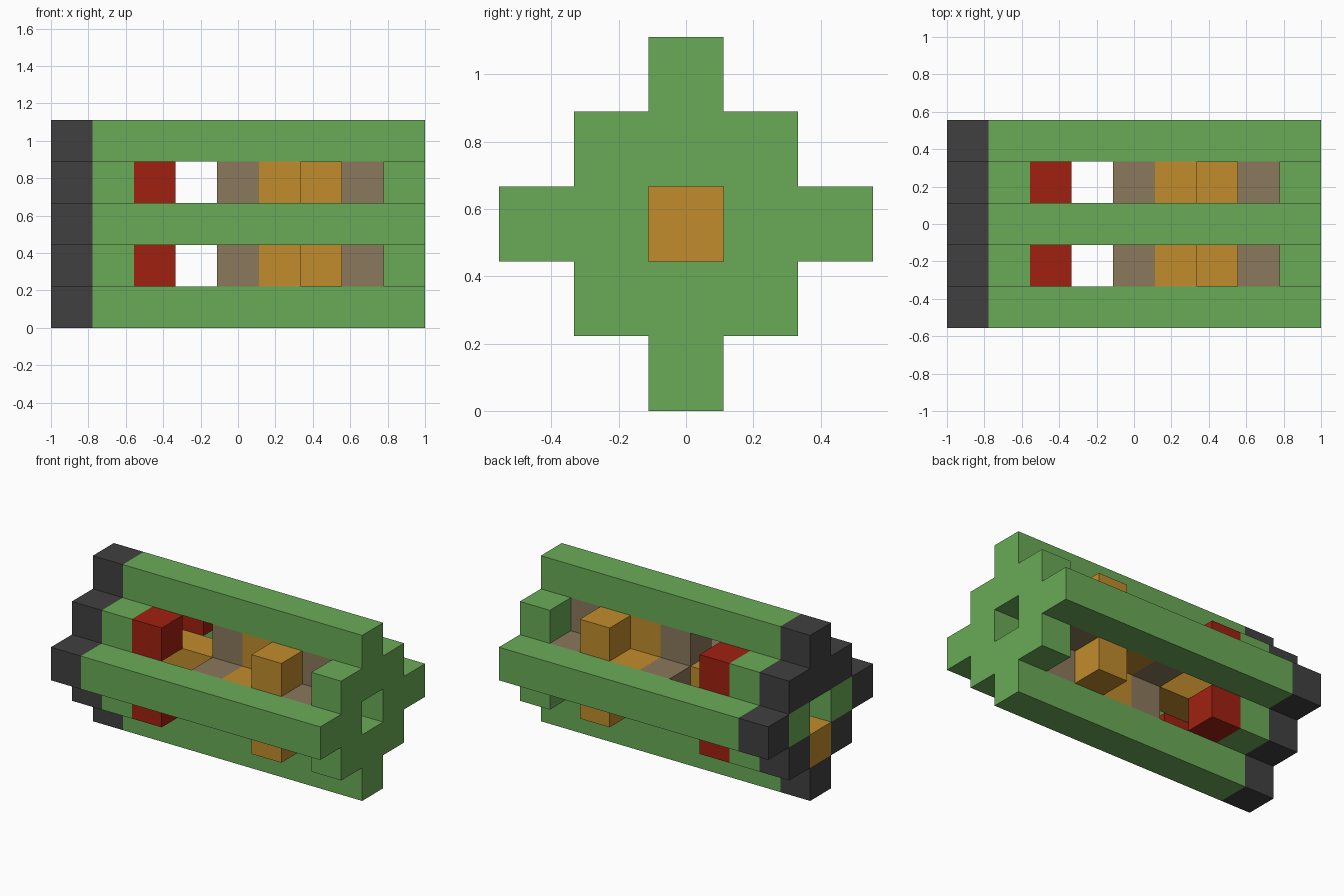
import bpy
import bmesh
from mathutils import Matrix, Vector

cube = bpy.data.objects.get("Cube")
if cube:
    bpy.data.objects.remove(cube, do_unlink=True)

U = 2 / 9  # one block


def material(name, r, g, b):
    def lin(c):
        c /= 255
        return c / 12.92 if c <= 0.04045 else ((c + 0.055) / 1.055) ** 2.4
    m = bpy.data.materials.new(name)
    m.use_nodes = True
    colour = (lin(r), lin(g), lin(b), 1)
    m.diffuse_color = colour
    m.node_tree.nodes["Principled BSDF"].inputs["Base Color"].default_value = colour
    return m


green = material("green", 106, 171, 87)
dark = material("dark_grey", 64, 64, 64)
red = material("red", 160, 33, 16)
orange = material("orange", 193, 140, 45)
taupe = material("taupe", 139, 120, 92)


def bars(name, mat, start, end, cells):
    """Boxes running from block start to block end along x, one per (y, z) cell."""
    bm = bmesh.new()
    for y, z in cells:
        centre = Vector(((start + end) / 2 - 4.5, y, z + 2.5)) * U
        size = Vector(((end - start) * U, U, U))
        bmesh.ops.create_cube(bm, size=1, matrix=Matrix.LocRotScale(centre, None, size))
    mesh = bpy.data.meshes.new(name)
    bm.to_mesh(mesh)
    bm.free()
    mesh.materials.append(mat)
    obj = bpy.data.objects.new(name, mesh)
    bpy.context.collection.objects.link(obj)
    return obj


# Cross-section positions
rails = [(0, 2), (0, -2), (2, 0), (-2, 0)]
corners = [(y, z) for y in (-1, 1) for z in (-1, 1)]
sides = [(0, 1), (0, -1), (1, 0), (-1, 0)]

# Four long outer rails with dark ends
bars("outer_rails", green, 1, 9, rails)
bars("rail_end_caps", dark, 0, 1, rails)

# Corner blocks along the body
bars("corner_end_caps", dark, 0, 1, corners)
bars("corner_collar", green, 1, 2, corners)
bars("red_corner_blocks", red, 2, 3, corners)
bars("orange_corner_blocks", orange, 6, 7, corners)
bars("front_ring_corners", green, 8, 9, corners)

# Rear plate pieces between the dark corners
bars("rear_plate_sides", green, 0, 1, [(1, 0), (-1, 0)])
bars("rear_plate_top", dark, 0, 1, [(0, 1)])
bars("rear_plate_bottom", orange, 0, 1, [(0, -1)])
bars("rear_collar", green, 1, 2, sides)

# Inner drum bands around the core
bars("rear_band", taupe, 4, 5, sides)
bars("middle_band", orange, 5, 7, sides)
bars("forward_band", taupe, 7, 8, sides)
bars("front_ring_sides", green, 8, 9, sides)

# Central core, recessed at both ends
bars("core", orange, 1, 8, [(0, 0)])
